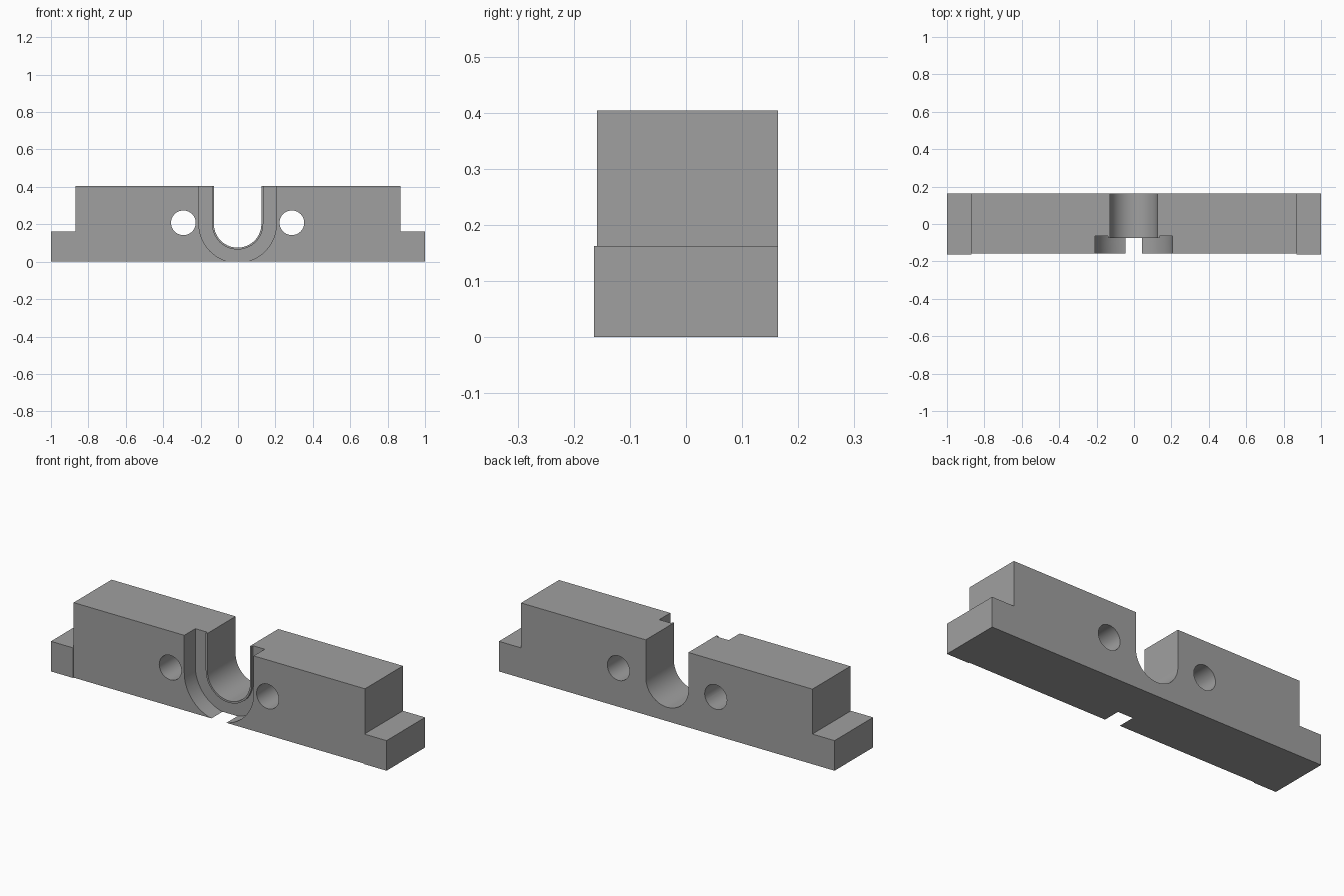
import bpy, bmesh, math

if "Cube" in bpy.data.objects:
    bpy.data.objects.remove(bpy.data.objects["Cube"])

CX, CZ = -0.002, 0.202      # centre of the rounded slot
HOLE_R, HOLE_DX, HOLE_Z = 0.066, 0.29, 0.208
TOP, STEP, INNER = 0.404, 0.162, 0.868

gray = bpy.data.materials.new("gray")
gray.diffuse_color = (0.35, 0.35, 0.35, 1)
gray.use_nodes = True
gray.node_tree.nodes["Principled BSDF"].inputs["Base Color"].default_value = gray.diffuse_color


def prism(name, pts, y0, y1):
    """Extrude an (x, z) outline along y."""
    bm = bmesh.new()
    face = bm.faces.new([bm.verts.new((x, y0, z)) for x, z in pts])
    ext = bmesh.ops.extrude_face_region(bm, geom=[face])
    bmesh.ops.translate(bm, vec=(0, y1 - y0, 0),
                        verts=[v for v in ext["geom"] if isinstance(v, bmesh.types.BMVert)])
    bmesh.ops.recalc_face_normals(bm, faces=bm.faces)
    me = bpy.data.meshes.new(name)
    bm.to_mesh(me)
    bm.free()
    me.materials.append(gray)
    ob = bpy.data.objects.new(name, me)
    bpy.context.collection.objects.link(ob)
    return ob


def u_path(r, top=0.6, n=40):
    """U-shaped outline: straight sides with a half-round bottom."""
    arc = [(CX + r * math.cos(a), CZ + r * math.sin(a))
           for a in (math.pi + math.pi * i / n for i in range(n + 1))]
    return [(CX - r, top)] + arc + [(CX + r, top)]


def circle(x, z, r, n=40):
    return [(x + r * math.cos(2 * math.pi * i / n), z + r * math.sin(2 * math.pi * i / n))
            for i in range(n)]


# Stepped block with a low tab at each end
half = [(1, 0), (1, STEP), (INNER, STEP), (INNER, TOP)]
block = prism("block", half + [(-x, z) for x, z in reversed(half)], -0.164, 0.164)

# Cutters: front relief, counterbore, groove around the thin collar, slot, bolt holes
cutters = [
    prism("front_relief_cutter", [(-INNER, -1), (INNER, -1), (INNER, 1), (-INNER, 1)], -0.3, -0.159),
    prism("counterbore_cutter", u_path(0.207), -0.28, -0.076),
    prism("collar_groove_cutter", u_path(0.207) + u_path(0.137)[::-1], -0.1, -0.065),
    prism("slot_cutter", u_path(0.127), -0.4, 0.4),
]
for side in (-1, 1):
    cutters.append(prism("bolt_hole_cutter", circle(CX + side * HOLE_DX, HOLE_Z, HOLE_R), -0.4, 0.4))

bpy.context.view_layer.objects.active = block
block.select_set(True)
for c in cutters:
    mod = block.modifiers.new(c.name, "BOOLEAN")
    mod.operation, mod.solver, mod.object = "DIFFERENCE", "EXACT", c
    bpy.ops.object.modifier_apply(modifier=mod.name)
    bpy.data.objects.remove(c)

# Smooth the curved walls, keep the edges sharp
bpy.ops.object.shade_smooth_by_angle(angle=math.radians(30))
